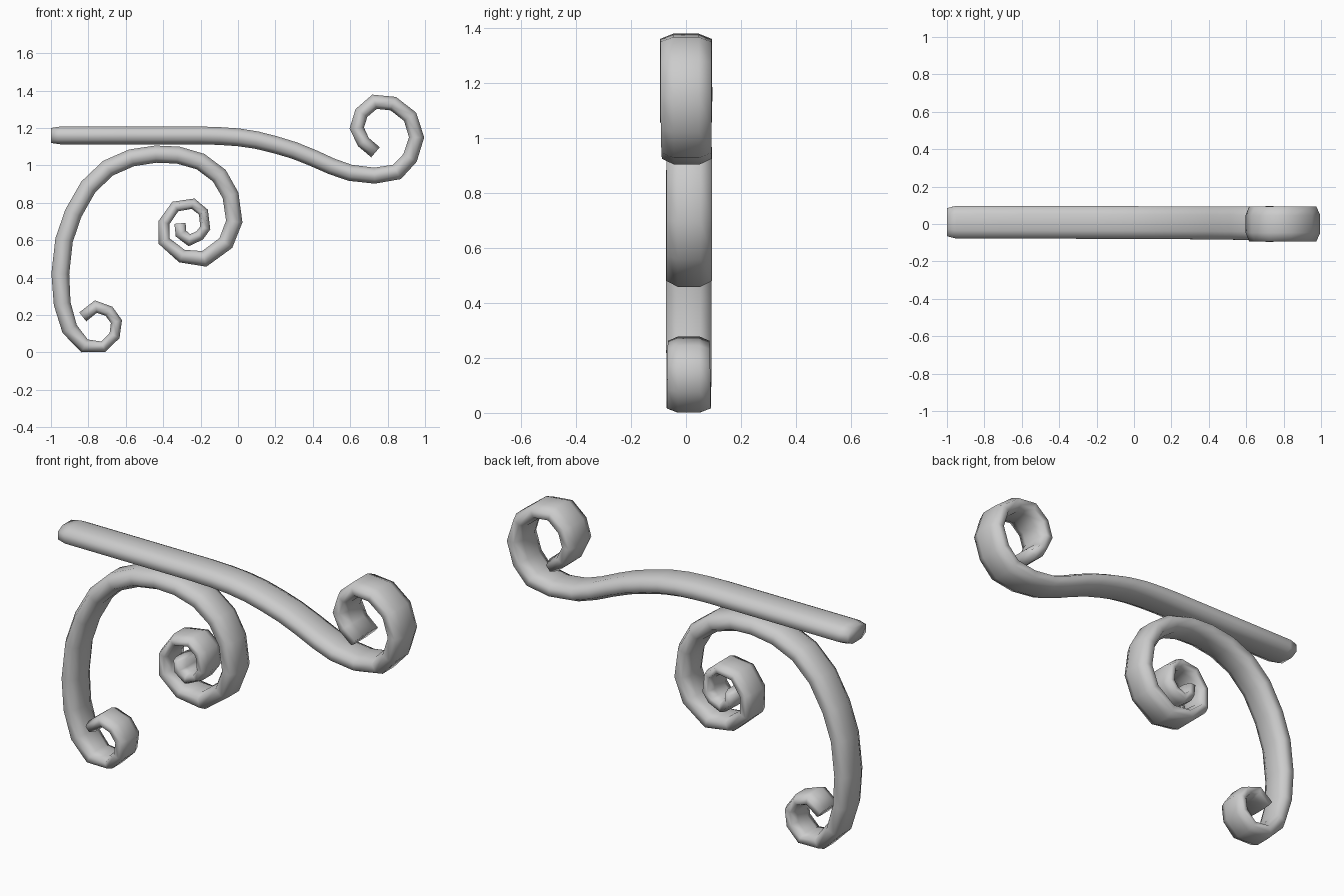
import bpy
import bmesh
from mathutils import Vector

cube = bpy.data.objects.get("Cube")
if cube:
    bpy.data.objects.remove(cube, do_unlink=True)

iron = bpy.data.materials.new("grey_iron")
iron.use_nodes = True
GREY = (0.6, 0.6, 0.6, 1)
iron.diffuse_color = GREY
iron.node_tree.nodes["Principled BSDF"].inputs["Base Color"].default_value = GREY

# Flattened octagonal bar section: (across the bar, along the depth), both -1 to 1
SECTION = [(1, -.5), (1, .5), (.5, 1), (-.5, 1), (-1, .5), (-1, -.5), (-.5, -1), (.5, -1)]


def interpolate(keys, i):
    """Linear value at station i from (station, value) keys."""
    for (a, va), (b, vb) in zip(keys, keys[1:]):
        if i <= b:
            return va + (vb - va) * (i - a) / (b - a)
    return keys[-1][1]


def sweep_bar(name, path, thickness, depth, centre):
    """Sweep the section along an x-z path with mitred joints and closed ends."""
    points = [Vector(p) for p in path]
    bm = bmesh.new()
    rings = []
    last = len(points) - 1
    for i, p in enumerate(points):
        before = (p - points[i - 1]).normalized() if i else None
        after = (points[i + 1] - p).normalized() if i < last else None
        before, after = before or after, after or before
        tangent = (before + after).normalized()
        normal = Vector((-tangent.y, tangent.x))
        half = interpolate(thickness, i) / 2 / max(tangent.dot(after), .7)
        deep = interpolate(depth, i) / 2
        mid = interpolate(centre, i)
        rings.append([bm.verts.new((p.x + normal.x * half * u, mid + deep * v,
                                    p.y + normal.y * half * u)) for u, v in SECTION])
    for r, s in zip(rings, rings[1:]):
        for k in range(len(SECTION)):
            n = (k + 1) % len(SECTION)
            bm.faces.new((r[k], r[n], s[n], s[k]))
    bm.faces.new(rings[0])
    bm.faces.new(rings[-1])
    bmesh.ops.recalc_face_normals(bm, faces=bm.faces[:])
    for f in bm.faces:
        f.smooth = True
    mesh = bpy.data.meshes.new(name)
    bm.to_mesh(mesh)
    bm.free()
    mesh.materials.append(iron)
    obj = bpy.data.objects.new(name, mesh)
    bpy.context.collection.objects.link(obj)
    return obj


# Straight top arm that dips and rolls up into a scroll
arm = [(-1, 1.16), (-.95, 1.16), (-.6, 1.16), (-.2, 1.16), (-.1, 1.157), (0, 1.15),
       (.1, 1.135), (.2, 1.11), (.3, 1.08), (.4, 1.04), (.5, .995), (.6, .96),
       (.73, .945), (.85, .965), (.92, 1.04), (.955, 1.15), (.92, 1.26), (.83, 1.33),
       (.73, 1.34), (.66, 1.28), (.635, 1.2), (.67, 1.125), (.735, 1.07)]
sweep_bar("top_arm", arm,
          [(0, .08), (1, .095), (5, .095), (12, .085), (16, .075), (22, .07)],
          [(0, .15), (1, .175), (9, .175), (14, .185), (22, .19)],
          [(0, .01), (10, .005), (15, 0), (22, 0)])

# Lower brace: small foot curl, wide arch, then an inward spiral
brace = [(-.83, .19), (-.76, .245), (-.69, .22), (-.65, .165), (-.66, .09), (-.72, .03),
         (-.82, .035), (-.9, .125), (-.94, .26), (-.95, .42), (-.93, .6), (-.88, .745),
         (-.8, .885), (-.695, .985), (-.57, 1.04), (-.44, 1.06), (-.32, 1.055),
         (-.2, 1.02), (-.1, .945), (-.04, .84), (-.02, .7), (-.065, .585), (-.18, .5),
         (-.3, .515), (-.395, .595), (-.395, .695), (-.335, .78), (-.24, .795),
         (-.185, .75), (-.175, .665), (-.205, .625), (-.26, .6), (-.305, .635), (-.31, .69)]
sweep_bar("scroll_brace", brace,
          [(0, .06), (5, .055), (7, .085), (9, .095), (18, .09), (22, .08), (24, .06),
           (28, .05), (33, .06)],
          [(0, .15), (8, .165), (33, .165)],
          [(0, .01), (33, .012)])
